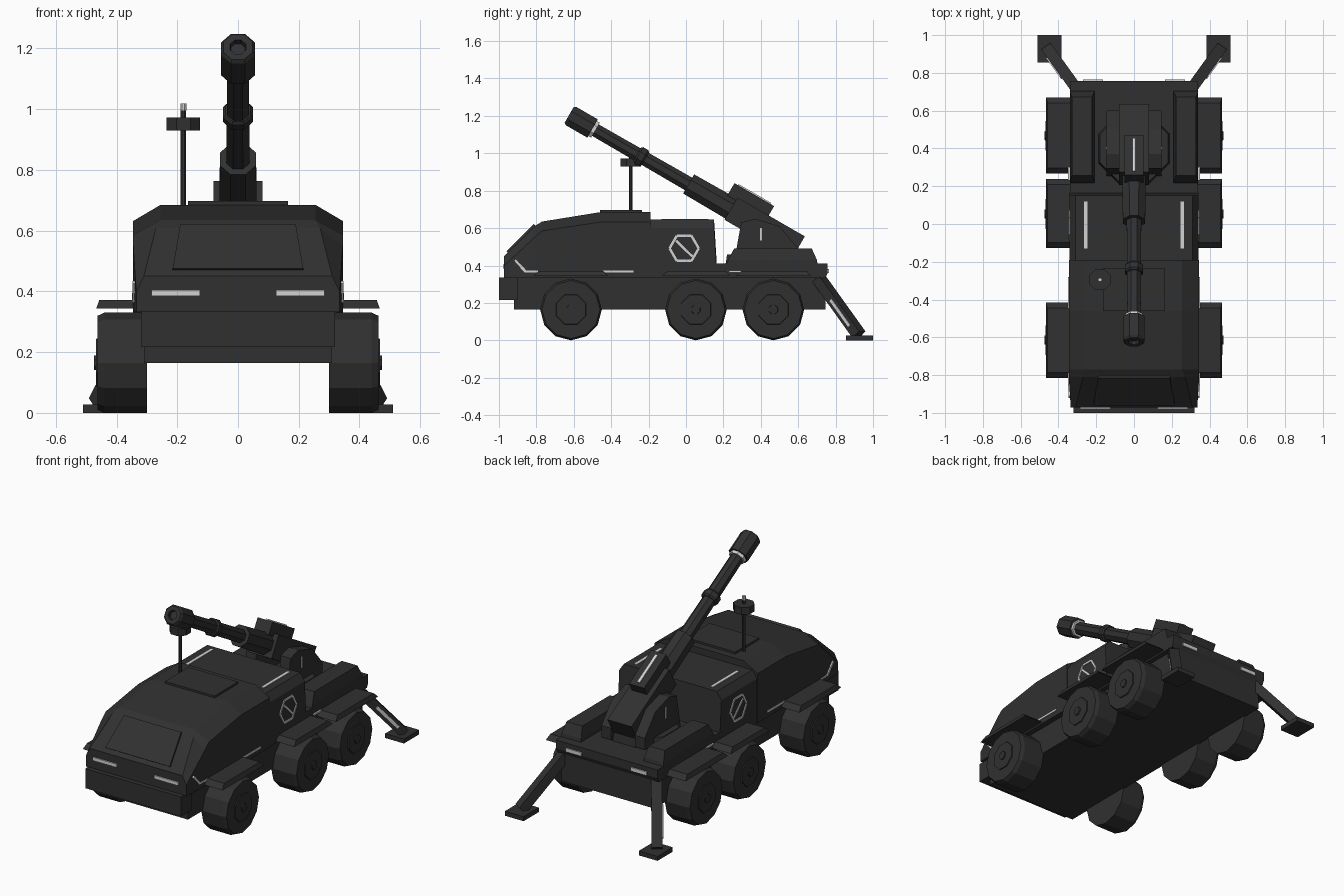
import bpy, bmesh, math
from mathutils import Vector, Matrix

cube = bpy.data.objects.get("Cube")
if cube:
    bpy.data.objects.remove(cube, do_unlink=True)


def material(name, value):
    m = bpy.data.materials.new(name)
    m.use_nodes = True
    col = (value, value, value, 1)
    m.diffuse_color = col
    node = m.node_tree.nodes["Principled BSDF"]
    node.inputs["Base Color"].default_value = col
    node.inputs["Roughness"].default_value = 0.8
    return m


DARK = material("charcoal", 0.03)
LIGHT = material("pale grey", 0.65)
SIDES = (("left", 1), ("right", -1))
ID = Matrix.Identity(4)


def loft(name, rings, mat=DARK, mtx=ID):
    """Closed solid through rings with equal point counts."""
    bm = bmesh.new()
    loops = [[bm.verts.new(mtx @ Vector(p)) for p in r] for r in rings]
    n = len(loops[0])
    for a, b in zip(loops, loops[1:]):
        for i in range(n):
            j = (i + 1) % n
            bm.faces.new((a[i], a[j], b[j], b[i]))
    bm.faces.new(loops[0])
    bm.faces.new(loops[-1])
    bmesh.ops.recalc_face_normals(bm, faces=bm.faces)
    me = bpy.data.meshes.new(name)
    bm.to_mesh(me)
    bm.free()
    me.materials.append(mat)
    ob = bpy.data.objects.new(name, me)
    bpy.context.collection.objects.link(ob)
    return ob


def prism(name, profile, x0, x1, mat=DARK, mtx=ID):
    """Side profile of (y, z) points extruded along x."""
    return loft(name, [[(x, y, z) for y, z in profile] for x in (x0, x1)], mat, mtx)


def box(name, xs, ys, zs, mat=DARK, mtx=ID):
    (y0, y1), (z0, z1) = ys, zs
    return prism(name, [(y0, z0), (y1, z0), (y1, z1), (y0, z1)], xs[0], xs[1], mat, mtx)


def lathe(name, steps, n, axis, mat=DARK, mtx=ID, turn=0.5):
    """Solid of n sides around an axis from (distance, radius) steps."""
    rings = []
    for d, r in steps:
        ring = []
        for i in range(n):
            t = math.tau * (i + turn) / n
            a, b = r * math.cos(t), r * math.sin(t)
            ring.append({"x": (d, a, b), "y": (a, d, b), "z": (a, b, d)}[axis])
        rings.append(ring)
    return loft(name, rings, mat, mtx)


def beam_frame(a, b):
    d = Vector(b) - Vector(a)
    return Matrix.Translation(a) @ d.to_track_quat("Y", "Z").to_matrix().to_4x4(), d.length


def beam(name, a, b, w, h, mat=DARK):
    mtx, length = beam_frame(a, b)
    return box(name, (-w / 2, w / 2), (0, length), (-h / 2, h / 2), mat, mtx)


def body(name, sections, base):
    """Hull with chamfered roof: (y, half width, shoulder z, roof half width, roof z)."""
    loft(name, [[(-w, y, base), (-w, y, s), (-t, y, z), (t, y, z), (w, y, s), (w, y, base)]
                for y, w, s, t, z in sections])


# Chassis and bumper
box("chassis", (-0.31, 0.31), (-0.92, 0.745), (0.165, 0.335))
box("front_bumper", (-0.32, 0.32), (-1.0, -0.9), (0.217, 0.335))

# Cab and middle compartment
body("cab", [(-0.972, 0.335, 0.4, 0.31, 0.45), (-0.81, 0.345, 0.55, 0.27, 0.61),
             (-0.77, 0.345, 0.585, 0.255, 0.635), (-0.46, 0.345, 0.632, 0.255, 0.685),
             (-0.19, 0.345, 0.632, 0.255, 0.685)], 0.333)
body("middle_compartment", [(-0.2, 0.341, 0.6, 0.31, 0.645), (0.15, 0.341, 0.6, 0.31, 0.645),
                            (0.165, 0.341, 0.36, 0.31, 0.4)], 0.333)
box("roof_hatch", (-0.165, 0.165), (-0.46, -0.235), (0.68, 0.697))
loft("windshield", [[(-0.215, y0, z0), (0.215, y0, z0), (0.19, y1, z1), (-0.19, y1, z1)]
                    for y0, z0, y1, z1 in ((-0.945, 0.465, -0.8, 0.61),
                                           (-0.96, 0.475, -0.815, 0.622))])

# Rear deck
prism("rear_deck", [(0.15, 0.333), (0.745, 0.333), (0.757, 0.36), (0.757, 0.41), (0.15, 0.41)],
      -0.34, 0.34)

# Wheels, fenders, lockers, lights and stabilisers on both sides
AXLES = (("front", -0.615, 0.2), ("middle", 0.053, 0.183), ("rear", 0.467, 0.202))
for side, s in SIDES:
    for label, y, half in AXLES:
        at = Matrix.Translation((0, y, 0.165))
        lathe(f"{label}_{side}_wheel", [(s * 0.3, 0.165), (s * 0.44, 0.165), (s * 0.462, 0.155)],
              12, "x", DARK, at, 0)
        lathe(f"{label}_{side}_hub", [(s * 0.45, 0.09), (s * 0.468, 0.085)], 8, "x", DARK, at)
        lathe(f"{label}_{side}_hub_cap", [(s * 0.46, 0.028), (s * 0.475, 0.025)], 8, "x", DARK, at)
        mid = 0 if label == "front" else 0.002
        c = y + mid
        loft(f"{label}_{side}_fender",
             [[(s * x, c - h, z), (s * x, c + h, z), (s * (x - 0.01), c + h - 0.03, z + 0.028),
               (s * (x - 0.01), c - h + 0.03, z + 0.028)]
              for x, h, z in ((0.31, half, 0.344), (0.467, half, 0.343))])

    loft(f"{side}_locker",
         [[(s * a, y0, z), (s * b, y0, z), (s * b, y1, z), (s * a, y1, z)]
          for a, b, y0, y1, z in ((0.21, 0.34, 0.215, 0.705, 0.4), (0.21, 0.34, 0.225, 0.7, 0.43),
                                  (0.223, 0.328, 0.258, 0.672, 0.492))])

    # Light strips
    x_out = (s * 0.34, s * 0.349)
    box(f"{side}_headlight", (s * 0.125, s * 0.285), (-0.979, -0.97), (0.385, 0.405), LIGHT)
    box(f"{side}_tail_light", (s * 0.165, s * 0.27), (0.755, 0.764), (0.36, 0.382), LIGHT)
    box(f"{side}_roof_strip", (s * 0.245, s * 0.265), (-0.13, 0.12), (0.64, 0.649), LIGHT)
    box(f"{side}_cab_strip", x_out, (-0.445, -0.28), (0.363, 0.373), LIGHT)
    box(f"{side}_deck_strip", x_out, (0.23, 0.3), (0.363, 0.373), LIGHT)
    box(f"{side}_corner_strip", x_out, (-0.86, -0.79), (0.363, 0.373), LIGHT)
    beam(f"{side}_corner_strip_rise", (s * 0.343, -0.915, 0.43), (s * 0.344, -0.857, 0.367),
         0.009, 0.014, LIGHT)

    # Hexagon emblem with a diagonal bar
    hexagon = [(s * 0.342, -0.01 + 0.078 * math.cos(math.radians(60 * i)),
                0.492 + 0.078 * math.sin(math.radians(60 * i))) for i in range(6)]
    for i in range(6):
        beam(f"{side}_emblem_edge", hexagon[i], hexagon[(i + 1) % 6], 0.009, 0.013, LIGHT)
    beam(f"{side}_emblem_bar", (s * 0.342, -0.053, 0.533), (s * 0.342, 0.033, 0.449),
         0.009, 0.013, LIGHT)

    # Stabiliser leg and foot
    top, foot = (s * 0.3, 0.71, 0.33), (s * 0.455, 0.925, 0.03)
    beam(f"{side}_stabiliser_leg", top, foot, 0.06, 0.055)
    mtx, length = beam_frame(top, foot)
    box(f"{side}_stabiliser_strip", (s * 0.029, s * 0.036), (length * 0.38, length * 0.85),
        (-0.007, 0.01), LIGHT, mtx)
    box(f"{side}_stabiliser_foot", (s * 0.385, s * 0.51), (0.855, 1.0), (0, 0.027))

    # Turret cheek
    prism(f"{side}_turret_cheek", [(0.255, 0.42), (0.27, 0.49), (0.295, 0.63), (0.37, 0.65),
                                   (0.5, 0.61), (0.6, 0.49), (0.6, 0.42)], s * 0.08, s * 0.145)
    box(f"{side}_cheek_strip", (s * 0.14, s * 0.15), (0.395, 0.407), (0.535, 0.6), LIGHT)

# Turret ring
lathe("turret_ring", [(0.4, 0.205), (0.46, 0.195)], 8, "z", DARK, Matrix.Translation((0, 0.4, 0)))

# Gun, built along its own axis from muzzle to breech
GUN = Matrix.Translation((0, -0.625, 1.205)) @ Matrix.Rotation(math.radians(-30), 4, "X")
lathe("muzzle_brake", [(0.02, 0.025), (0, 0.028), (0, 0.052), (0.012, 0.061), (0.145, 0.061)],
      8, "y", DARK, GUN)
lathe("muzzle_ring", [(0.14, 0.05), (0.163, 0.05)], 8, "y", LIGHT, GUN)
lathe("barrel", [(0.13, 0.038), (0.76, 0.042)], 8, "y", DARK, GUN)
lathe("barrel_collar", [(0.42, 0.045), (0.43, 0.053), (0.46, 0.053), (0.47, 0.045)],
      8, "y", DARK, GUN)
lathe("recoil_sleeve", [(0.738, 0.064), (1.02, 0.067)], 8, "y", DARK, GUN)
box("breech", (-0.08, 0.08), (1.0, 1.416), (-0.07, 0.068), DARK, GUN)
box("sight_housing", (-0.05, 0.05), (0.948, 1.193), (0.05, 0.126), DARK, GUN)
box("sight_strip", (-0.009, 0.009), (0.97, 1.17), (0.125, 0.133), LIGHT, GUN)

# Sensor mast
MAST = Matrix.Translation((-0.18, -0.295, 0))
lathe("mast_pole", [(0.68, 0.01), (1.0, 0.01)], 8, "z", DARK, MAST)
lathe("mast_head", [(0.93, 0.06), (0.973, 0.06)], 8, "z", DARK, MAST)
lathe("mast_tip", [(0.995, 0.011), (1.018, 0.011)], 8, "z", LIGHT, MAST)
